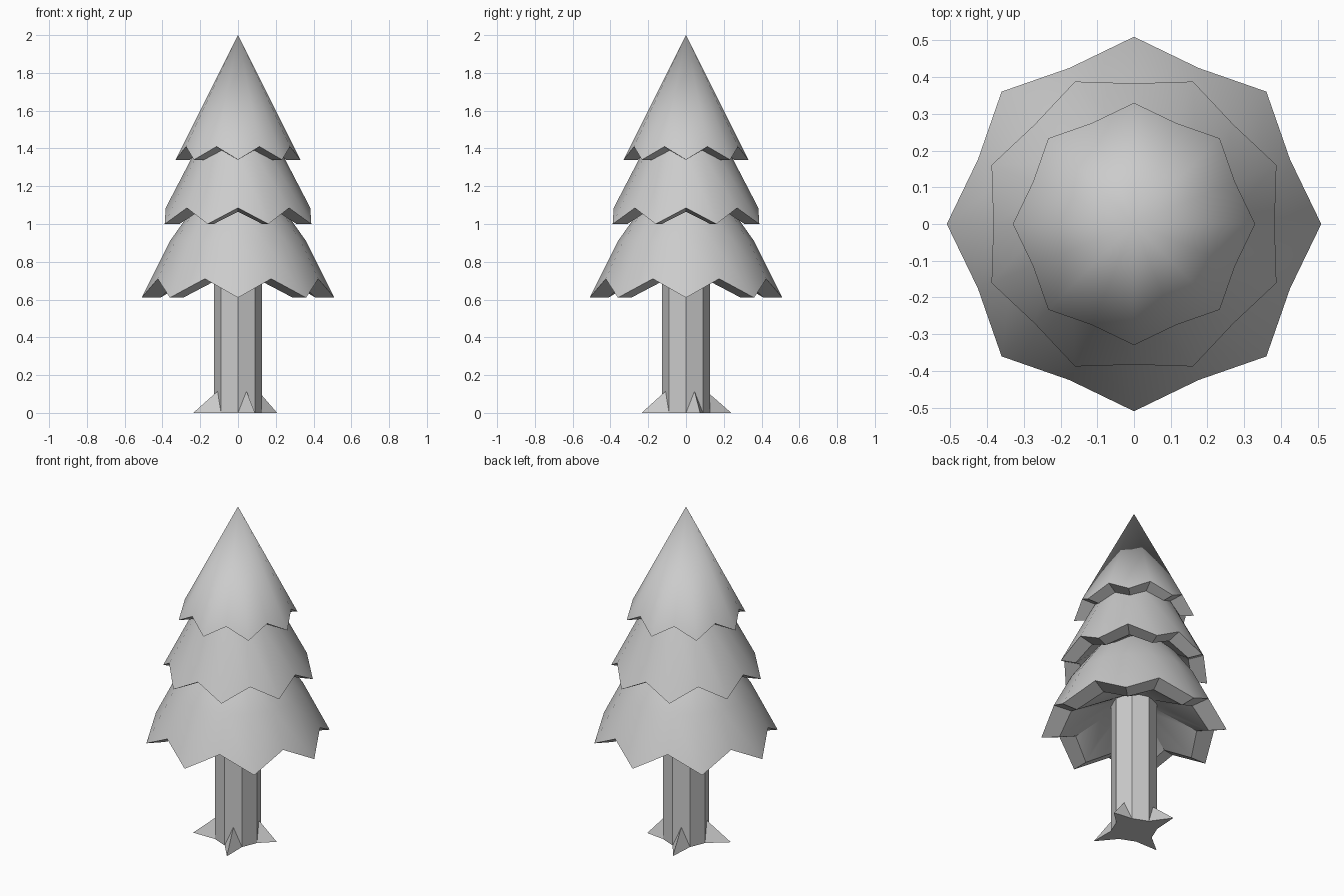
import bpy, bmesh
from math import pi, sin, cos, radians

if "Cube" in bpy.data.objects:
    bpy.data.objects.remove(bpy.data.objects["Cube"])


def finish(bm, name, angle):
    bmesh.ops.recalc_face_normals(bm, faces=bm.faces[:])
    mesh = bpy.data.meshes.new(name)
    bm.to_mesh(mesh)
    bm.free()
    obj = bpy.data.objects.new(name, mesh)
    bpy.context.collection.objects.link(obj)
    bpy.ops.object.select_all(action='DESELECT')
    obj.select_set(True)
    bpy.context.view_layer.objects.active = obj
    bpy.ops.object.shade_smooth_by_angle(angle=radians(angle))
    return obj


def tier(name, tip, valley, upper, inner_end, offset, thick):
    """Jagged cone: 8 tips and 8 valleys, thick rim, hollow underside.
    Profile points are (radius, height)."""
    bm = bmesh.new()

    def ring(even, odd):
        return [bm.verts.new(((even, odd)[i % 2][0] * cos(offset + i * pi / 8),
                              (even, odd)[i % 2][0] * sin(offset + i * pi / 8),
                              (even, odd)[i % 2][1])) for i in range(16)]

    rings = [ring(p, p) for p in reversed(upper)]
    rings.append(ring(tip, valley))
    rings.append(ring((tip[0] - thick, tip[1]), (valley[0] - thick, valley[1] - 0.02)))
    rings.append(ring(inner_end, inner_end))
    for a, b in zip(rings, rings[1:]):
        for i in range(16):
            j = (i + 1) % 16
            bm.faces.new((a[i], a[j], b[j], b[i]))
    # close the hidden ends
    bm.faces.new(rings[0])
    bm.faces.new(rings[-1])
    bmesh.ops.remove_doubles(bm, verts=bm.verts[:], dist=0.0005)
    return finish(bm, name, 35)


# Foliage tiers, each turned half a step from the next
tier("foliage_lower", (0.51, 0.61), (0.46, 0.71), [(0.36, 0.91), (0.24, 1.08), (0.18, 1.14)],
     (0.12, 0.79), 0, 0.10)
tier("foliage_middle", (0.42, 1.0), (0.383, 1.085), [(0.24, 1.36), (0.16, 1.49)],
     (0.16, 1.13), pi / 8, 0.085)
tier("foliage_top", (0.33, 1.34), (0.298, 1.41), [(0.0001, 2.0)],
     (0.14, 1.48), 0, 0.075)

# Eight-sided trunk
bm = bmesh.new()
R, H = 0.127, 0.82
rows = [[bm.verts.new((R * cos(k * pi / 4), R * sin(k * pi / 4), z)) for k in range(8)]
        for z in (0, H)]
for k in range(8):
    n = (k + 1) % 8
    bm.faces.new((rows[0][k], rows[0][n], rows[1][n], rows[1][k]))
for row in rows:
    bm.faces.new(row)
finish(bm, "trunk", 30)

# Four roots, one on every second trunk face
for i, (x, y) in enumerate([(0.207, 0.075), (-0.08, 0.24), (-0.237, -0.09), (0.09, -0.235)]):
    bm = bmesh.new()
    a, b = i * pi / 2, i * pi / 2 + pi / 4
    m = (a + b) / 2
    left = bm.verts.new((R * cos(a), R * sin(a), 0))
    right = bm.verts.new((R * cos(b), R * sin(b), 0))
    peak = bm.verts.new((0.117 * cos(m), 0.117 * sin(m), 0.115))
    tip = bm.verts.new((x, y, 0))
    for f in ((left, tip, peak), (tip, right, peak), (right, left, peak), (left, right, tip)):
        bm.faces.new(f)
    finish(bm, f"root_{i + 1}", 30)
